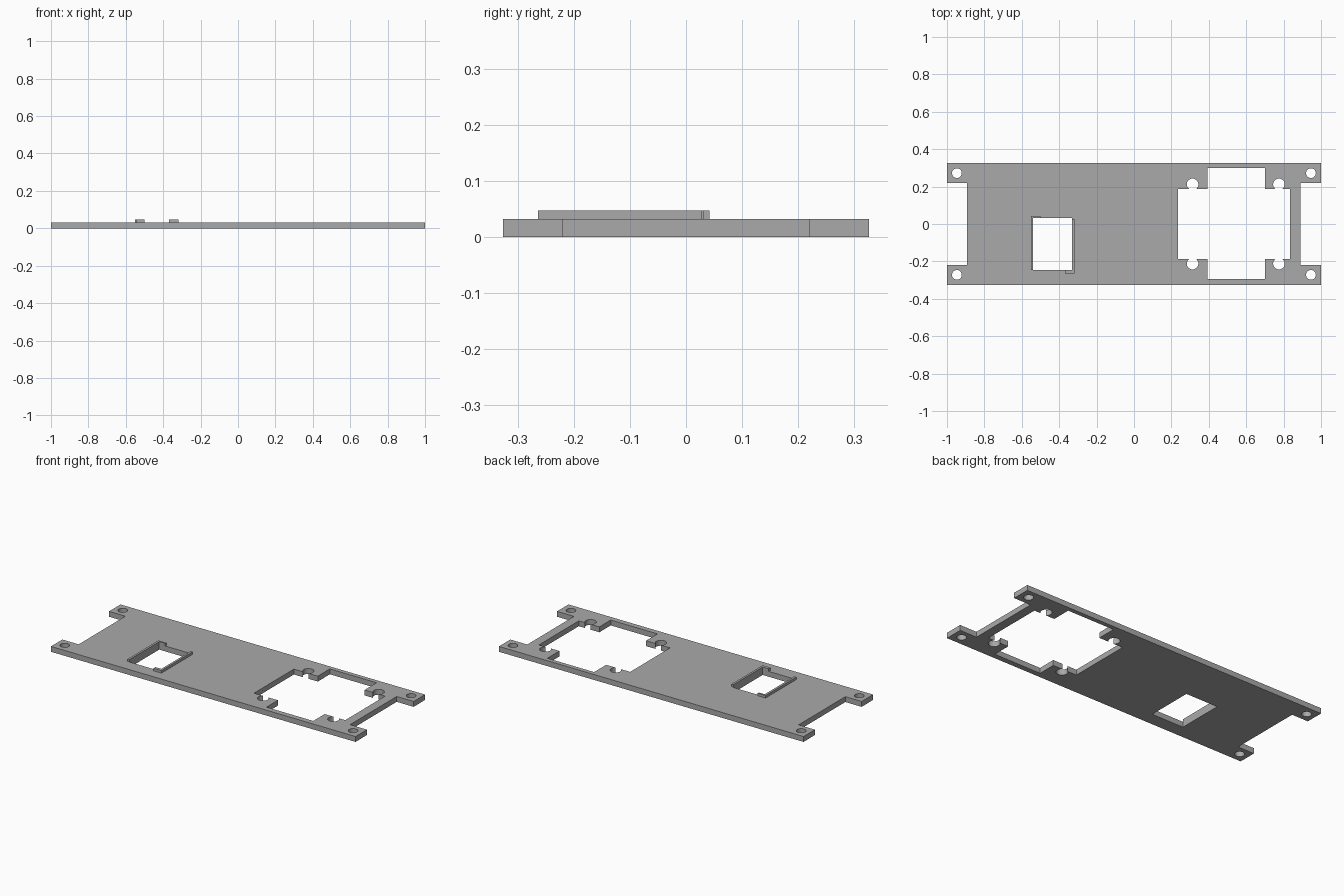
import bpy
import bmesh
from math import cos, sin, tau

cube = bpy.data.objects.get("Cube")
if cube:
    bpy.data.objects.remove(cube, do_unlink=True)

THICK, RIM_TOP = 0.032, 0.047

grey = bpy.data.materials.new("plain grey")
grey.use_nodes = True
colour = (0.4, 0.4, 0.4, 1)
grey.diffuse_color = colour
grey.node_tree.nodes["Principled BSDF"].inputs["Base Color"].default_value = colour


def prism(name, outline, z0, z1):
    """Extrude a flat outline from z0 to z1."""
    bm = bmesh.new()
    face = bm.faces.new([bm.verts.new((x, y, z0)) for x, y in outline])
    geom = bmesh.ops.extrude_face_region(bm, geom=[face])["geom"]
    bmesh.ops.translate(bm, vec=(0, 0, z1 - z0),
                        verts=[v for v in geom if isinstance(v, bmesh.types.BMVert)])
    bmesh.ops.recalc_face_normals(bm, faces=bm.faces)
    mesh = bpy.data.meshes.new(name)
    bm.to_mesh(mesh)
    bm.free()
    mesh.materials.append(grey)
    obj = bpy.data.objects.new(name, mesh)
    bpy.context.collection.objects.link(obj)
    return obj


def rect(x0, x1, y0, y1):
    return [(x0, y0), (x1, y0), (x1, y1), (x0, y1)]


def circle(x, y, r, n=32):
    return [(x + r * cos(tau * i / n), y + r * sin(tau * i / n)) for i in range(n)]


def cut(target, outline):
    """Cut an outline straight through the target."""
    cutter = prism("cutter", outline, -0.1, 0.1)
    cutter.hide_render = True
    mod = target.modifiers.new("cut", "BOOLEAN")
    mod.operation, mod.solver, mod.object = "DIFFERENCE", "EXACT", cutter
    bpy.context.view_layer.objects.active = target
    bpy.ops.object.modifier_apply(modifier=mod.name)
    bpy.data.objects.remove(cutter, do_unlink=True)


# Base plate with end notches, leaving four corner lugs
plate = prism("base_plate", rect(-1, 1, -0.326, 0.326), 0, THICK)
cut(plate, rect(-1.1, -0.893, -0.219, 0.219))
cut(plate, rect(0.889, 1.1, -0.219, 0.219))

# Large cross-shaped opening
cut(plate, rect(0.236, 0.835, -0.187, 0.187))
cut(plate, rect(0.393, 0.7, -0.294, 0.3))

# Lug holes, and the screw holes that break into the opening
for side in (-1, 1):
    for x in (-0.947, 0.946):
        cut(plate, circle(x, side * 0.272, 0.026))
    for x in (0.313, 0.775):
        cut(plate, circle(x, side * 0.212, 0.031))

# Small window
cut(plate, rect(-0.539, -0.331, -0.246, 0.031))

# Raised L-shaped rims on opposite corners of the window
prism("window_rim_right", [(-0.552, -0.246), (-0.539, -0.246), (-0.539, 0.031),
                           (-0.5, 0.031), (-0.5, 0.042), (-0.552, 0.042)], THICK, RIM_TOP)
prism("window_rim_left", [(-0.318, 0.028), (-0.331, 0.028), (-0.331, -0.246),
                          (-0.37, -0.246), (-0.37, -0.264), (-0.318, -0.264)], THICK, RIM_TOP)
